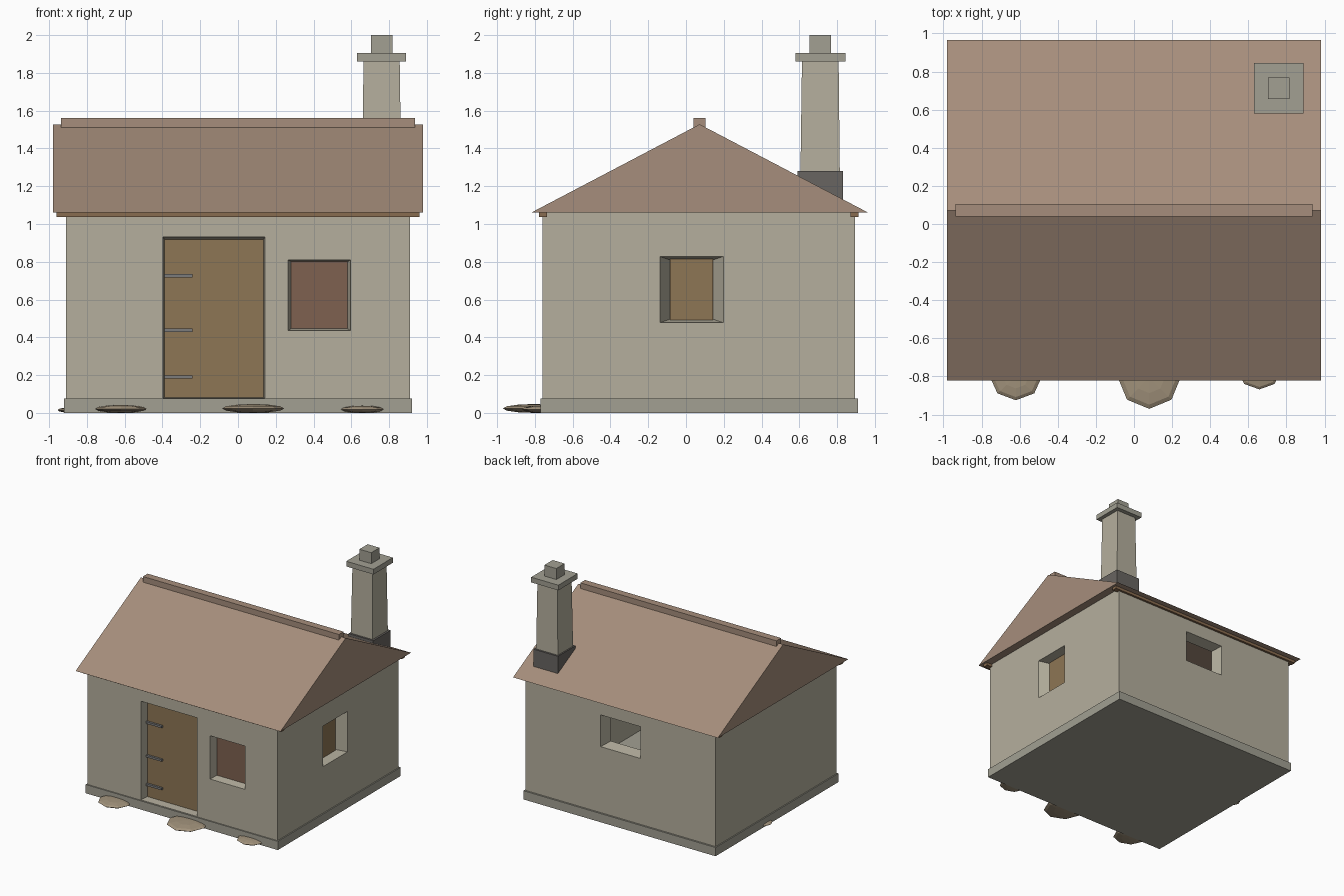
import bpy, bmesh, math

if "Cube" in bpy.data.objects:
    bpy.data.objects.remove(bpy.data.objects["Cube"])


def material(name, rgb):
    m = bpy.data.materials.new(name)
    m.diffuse_color = (*rgb, 1)
    m.use_nodes = True
    m.node_tree.nodes["Principled BSDF"].inputs["Base Color"].default_value = m.diffuse_color
    return m


WALL = material("plaster", (0.46, 0.43, 0.34))
STONE = material("stone", (0.36, 0.35, 0.29))
ROOF = material("roof_tile", (0.38, 0.27, 0.20))
WOOD = material("door_wood", (0.27, 0.18, 0.09))
PANE = material("window_wood", (0.21, 0.12, 0.08))
TRIM = material("trim_wood", (0.25, 0.15, 0.08))
DARK = material("dark_stone", (0.14, 0.13, 0.12))
IRON = material("iron", (0.20, 0.20, 0.20))
ROCK = material("step_stone", (0.36, 0.29, 0.20))


def loft(name, a, b, mat=None):
    """Solid between two matching closed outlines."""
    bm = bmesh.new()
    va = [bm.verts.new(p) for p in a]
    vb = [bm.verts.new(p) for p in b]
    bm.faces.new(va)
    bm.faces.new(vb)
    n = len(va)
    for i in range(n):
        j = (i + 1) % n
        bm.faces.new((va[i], va[j], vb[j], vb[i]))
    bmesh.ops.recalc_face_normals(bm, faces=bm.faces)
    me = bpy.data.meshes.new(name)
    bm.to_mesh(me)
    bm.free()
    ob = bpy.data.objects.new(name, me)
    bpy.context.collection.objects.link(ob)
    if mat:
        me.materials.append(mat)
    return ob


def rect(x0, x1, y0, y1, z):
    return [(x0, y0, z), (x1, y0, z), (x1, y1, z), (x0, y1, z)]


def box(name, x, y, z, mat=None):
    return loft(name, rect(*x, *y, z[0]), rect(*x, *y, z[1]), mat)


def splayed(name, axis, outer, inner, d0, d1):
    """Tapered opening cutter; outlines are (u0, u1, z0, z1) at depths d0 and d1."""
    def ring(r, d):
        uz = [(r[0], r[2]), (r[1], r[2]), (r[1], r[3]), (r[0], r[3])]
        return [(u, d, z) if axis == "y" else (d, u, z) for u, z in uz]
    return loft(name, ring(outer, d0), ring(inner, d1))


def cut(target, cutter):
    mod = target.modifiers.new("cut", "BOOLEAN")
    mod.operation = "DIFFERENCE"
    mod.solver = "EXACT"
    mod.object = cutter
    bpy.context.view_layer.objects.active = target
    bpy.ops.object.modifier_apply(modifier=mod.name)
    bpy.data.objects.remove(cutter)


# Plinth and hollow walls with splayed openings
box("plinth", (-0.92, 0.92), (-0.77, 0.91), (0, 0.075), STONE)
walls = box("walls", (-0.91, 0.91), (-0.76, 0.895), (0.07, 1.06), WALL)
cut(walls, box("room_cut", (-0.81, 0.81), (-0.66, 0.795), (0.0, 1.2)))
cut(walls, splayed("door_cut", "y", (-0.397, 0.142, 0.078, 0.932),
                   (-0.385, 0.13, 0.082, 0.91), -0.761, -0.65))
cut(walls, splayed("front_cut", "y", (0.265, 0.597, 0.435, 0.81),
                   (0.29, 0.57, 0.452, 0.795), -0.761, -0.65))
cut(walls, splayed("side_cut", "x", (-0.138, 0.198, 0.477, 0.828),
                   (-0.075, 0.133, 0.50, 0.807), 0.911, 0.80))
cut(walls, splayed("back_cut", "y", (-0.19, 0.19, 0.645, 0.92),
                   (-0.16, 0.16, 0.665, 0.90), 0.896, 0.785))

# Door, hinges and window panels
box("door", (-0.40, 0.145), (-0.685, -0.65), (0.07, 0.925), WOOD)
for z in (0.19, 0.437, 0.727):
    box("hinge", (-0.39, -0.24), (-0.703, -0.68), (z - 0.009, z + 0.009), IRON)
box("front_window_panel", (0.28, 0.58), (-0.69, -0.665), (0.443, 0.803), PANE)
box("side_window_panel", (0.815, 0.835), (-0.085, 0.143), (0.49, 0.815), WOOD)

# Gabled roof, ridge cap and eave battens
gable = [(-0.82, 1.06), (0.965, 1.06), (0.072, 1.528)]
loft("roof", [(-0.98, y, z) for y, z in gable], [(0.98, y, z) for y, z in gable], ROOF)
box("ridge_cap", (-0.938, 0.938), (0.04, 0.104), (1.505, 1.56), ROOF)
for y in (-0.757, 0.892):
    box("eave_batten", (-0.96, 0.96), (y - 0.022, y + 0.022), (1.036, 1.062), TRIM)

# Chimney
box("chimney_base", (0.645, 0.88), (0.59, 0.83), (1.10, 1.28), DARK)
loft("chimney_stack", rect(0.655, 0.865, 0.605, 0.815, 1.2),
     rect(0.665, 0.856, 0.614, 0.808, 1.865), WALL)
box("chimney_cap", (0.63, 0.89), (0.58, 0.845), (1.86, 1.905), STONE)
box("chimney_pot", (0.703, 0.817), (0.655, 0.768), (1.9, 2.0), STONE)

# Flat stones around the plinth
for x, y, rx, ry, h in ((-0.62, -0.80, 0.137, 0.125, 0.042), (0.08, -0.805, 0.165, 0.165, 0.047),
                        (0.658, -0.77, 0.113, 0.098, 0.038), (-0.88, 0.2, 0.075, 0.075, 0.03)):
    bpy.ops.mesh.primitive_uv_sphere_add(segments=8, ring_count=6, radius=1, location=(x, y, h / 2))
    ob = bpy.context.object
    ob.name = "stone"
    ob.scale = (rx, ry, h / 2)
    ob.data.materials.append(ROCK)
